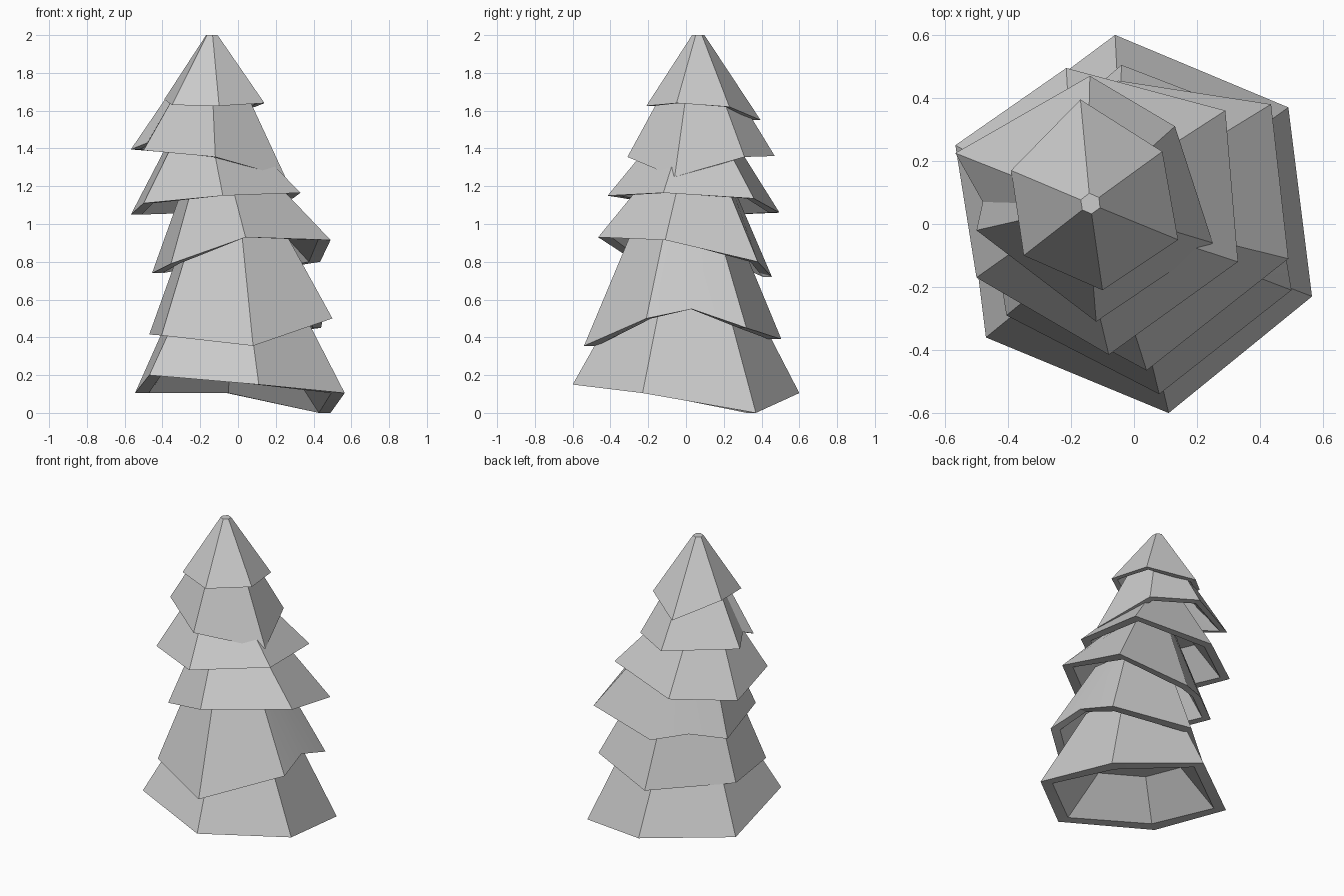
import bpy, bmesh, math
from mathutils import Vector

if "Cube" in bpy.data.objects:
    bpy.data.objects.remove(bpy.data.objects["Cube"])


def tier(name, rim, top_centre, taper):
    """Hollow, skewed skirt: outer wall, flat rim, inner wall and ceiling."""
    rim = [Vector(p) for p in rim]
    n = len(rim)
    mid = sum(rim, Vector()) / n
    centre = Vector(top_centre)
    top = []
    for p in rim:
        if taper:
            top.append(Vector((centre.x + (p.x - centre.x) * taper,
                               centre.y + (p.y - centre.y) * taper, centre.z)))
        else:
            # small flat tip
            d = (p - mid).to_2d().normalized() * 0.033
            top.append(centre + d.to_3d())
    lip, ceiling = [], []
    for p, t in zip(rim, top):
        q = mid.lerp(p, 0.87)
        q.z = p.z
        lip.append(q)
        ceiling.append(q.lerp(centre.lerp(t, 0.15), 0.48))

    bm = bmesh.new()
    rings = [[bm.verts.new(p) for p in ring] for ring in (top, rim, lip, ceiling)]
    bm.faces.new(rings[0])
    bm.faces.new(rings[-1])
    for a, b in zip(rings, rings[1:]):
        for i in range(n):
            j = (i + 1) % n
            bm.faces.new((a[i], a[j], b[j], b[i]))
    bmesh.ops.recalc_face_normals(bm, faces=bm.faces)
    me = bpy.data.meshes.new(name)
    bm.to_mesh(me)
    bm.free()
    ob = bpy.data.objects.new(name, me)
    bpy.context.collection.objects.link(ob)
    bpy.context.view_layer.objects.active = ob
    ob.select_set(True)
    bpy.ops.object.shade_smooth_by_angle(angle=math.radians(22))
    ob.select_set(False)


# Branch tiers, bottom to top: rim corners run clockwise seen from above
tier("bottom_branches",
     [(-.06, .60, .105), (.49, .37, 0), (.565, -.23, .105),
      (.11, -.60, .15), (-.47, -.36, .20), (-.545, .24, .105)],
     (-.03, 0, .65), .53)

tier("second_branches",
     [(-.04, .505, .39), (.44, .32, .45), (.46, .03, .55), (.50, -.21, .50),
      (.08, -.54, .355), (-.405, -.29, .41), (-.47, .13, .415)],
     (-.05, 0, 1.0), .50)

tier("third_branches",
     [(-.05, .455, .72), (.435, .38, .80), (.49, -.11, .915),
      (.04, -.465, .93), (-.355, -.25, .79), (-.455, .20, .74), (-.255, .335, .77)],
     (-.12, .04, 1.3), .40)

tier("fourth_branches",
     [(-.215, .495, 1.06), (.29, .36, 1.135), (.33, -.12, 1.165),
      (-.08, -.415, 1.15), (-.50, -.17, 1.11), (-.567, .25, 1.05)],
     (-.19, .05, 1.5), .38)

tier("fifth_branches",
     [(-.14, .47, 1.36), (.13, .31, 1.355), (.25, -.06, 1.25),
      (-.12, -.31, 1.355), (-.50, -.02, 1.39), (-.48, .07, 1.43), (-.567, .225, 1.395)],
     (-.15, .06, 1.75), .42)

tier("tree_top",
     [(-.17, .395, 1.55), (.09, .23, 1.62), (.14, -.05, 1.64),
      (-.10, -.21, 1.625), (-.35, -.10, 1.63), (-.39, .17, 1.66)],
     (-.138, .065, 2.0), 0)
